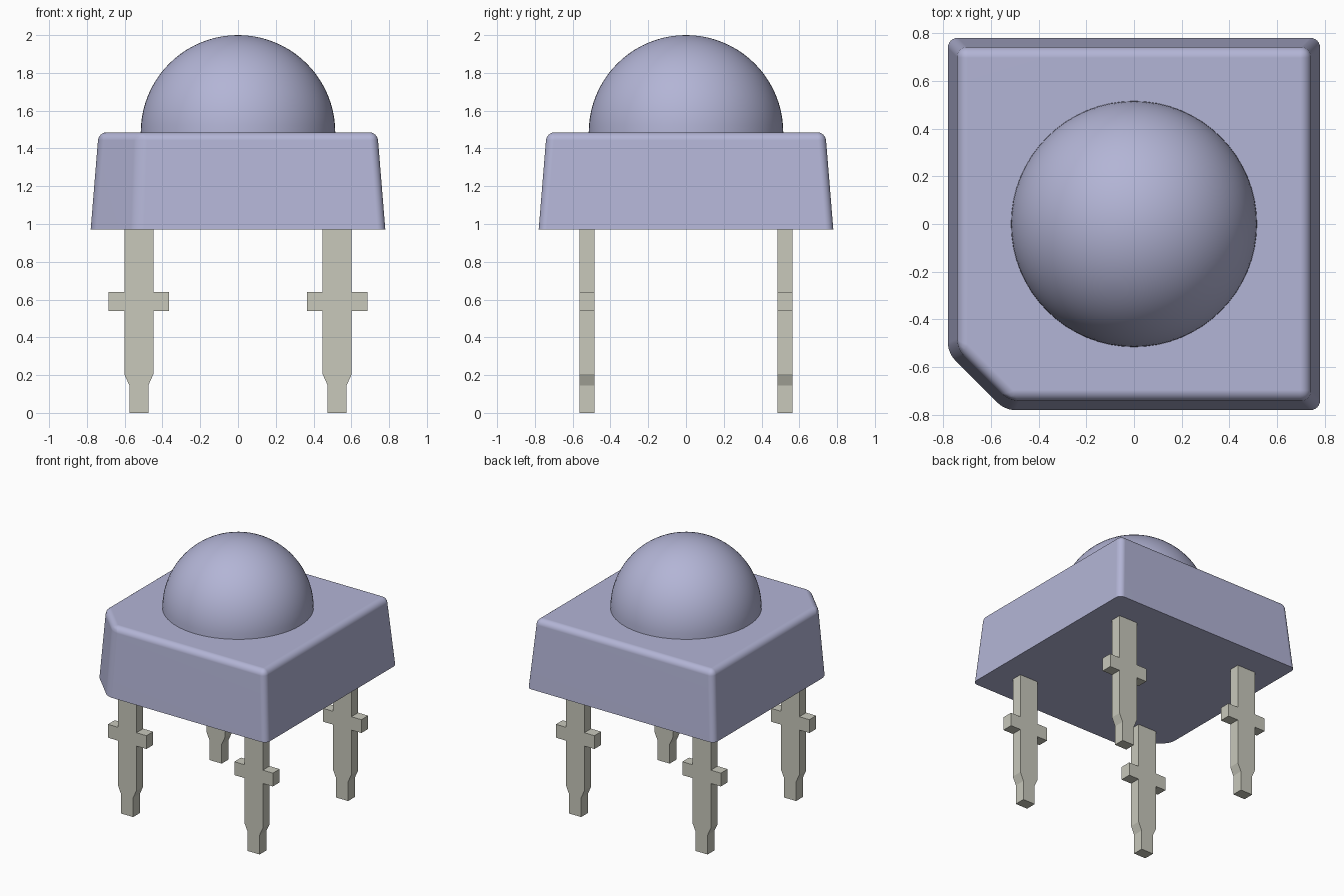
import bpy, bmesh, math
from mathutils import Vector, Matrix

cube = bpy.data.objects.get("Cube")
if cube:
    bpy.data.objects.remove(cube, do_unlink=True)


def material(name, colour):
    mat = bpy.data.materials.new(name)
    mat.use_nodes = True
    mat.diffuse_color = (*colour, 1)
    mat.node_tree.nodes["Principled BSDF"].inputs["Base Color"].default_value = (*colour, 1)
    return mat


def add_object(name, bm, mat, smooth=False):
    bmesh.ops.recalc_face_normals(bm, faces=bm.faces)
    mesh = bpy.data.meshes.new(name)
    bm.to_mesh(mesh)
    bm.free()
    mesh.materials.append(mat)
    obj = bpy.data.objects.new(name, mesh)
    bpy.context.collection.objects.link(obj)
    if smooth:
        bpy.ops.object.select_all(action='DESELECT')
        obj.select_set(True)
        bpy.context.view_layer.objects.active = obj
        bpy.ops.object.shade_smooth_by_angle(angle=math.radians(35))
    return obj


plastic = material("pale lavender plastic", (0.45, 0.46, 0.67))
metal = material("warm grey metal", (0.58, 0.58, 0.50))

BODY_BOTTOM, BODY_TOP = 0.97, 1.485


# Body: tapered block with one cut corner, rounded on all but the bottom edges
def outline(half, cut):
    return [(-half, -cut), (-cut, -half), (half, -half), (half, half), (-half, half)]


bm = bmesh.new()
low = [bm.verts.new((x, y, BODY_BOTTOM)) for x, y in outline(0.78, 0.54)]
high = [bm.verts.new((x, y, BODY_TOP)) for x, y in outline(0.738, 0.522)]
bm.faces.new(low)
bm.faces.new(high)
for i in range(len(low)):
    j = (i + 1) % len(low)
    bm.faces.new((low[i], low[j], high[j], high[i]))
bmesh.ops.recalc_face_normals(bm, faces=bm.faces)
rounded = [e for e in bm.edges if any(v in high for v in e.verts)]
bmesh.ops.bevel(bm, geom=rounded, offset=0.042, segments=6, profile=0.5,
                affect='EDGES', clamp_overlap=True)
body = add_object("body", bm, plastic, smooth=True)
weighted = body.modifiers.new("even_normals", 'WEIGHTED_NORMAL')
weighted.keep_sharp = True

# Dome: quarter arc spun around the vertical axis
RADIUS, RINGS = 0.515, 20
bm = bmesh.new()
arc = [bm.verts.new((RADIUS * math.cos(a), 0, BODY_TOP + RADIUS * math.sin(a)))
       for a in (math.pi / 2 * i / RINGS for i in range(RINGS + 1))]
edges = [bm.edges.new(pair) for pair in zip(arc, arc[1:])]
bmesh.ops.spin(bm, geom=arc + edges, cent=(0, 0, 0), axis=(0, 0, 1),
               angle=math.tau, steps=64, use_duplicate=False)
bmesh.ops.remove_doubles(bm, verts=bm.verts, dist=0.0005)
add_object("dome_lens", bm, plastic, smooth=True)

# Legs: flat stamped pins with a stop tab and a narrowed tip
half_profile = [(0.05, 0), (0.05, 0.145), (0.077, 0.205), (0.077, 0.54), (0.16, 0.54),
                (0.16, 0.64), (0.077, 0.64), (0.077, BODY_BOTTOM)]
profile = half_profile + [(-x, z) for x, z in reversed(half_profile)]
THICKNESS, SPACING = 0.08, 0.525


def add_leg(name, x, y):
    bm = bmesh.new()
    face = bm.faces.new([bm.verts.new((px, -THICKNESS / 2, z)) for px, z in profile])
    result = bmesh.ops.extrude_face_region(bm, geom=[face], use_keep_orig=True)
    moved = [v for v in result["geom"] if isinstance(v, bmesh.types.BMVert)]
    bmesh.ops.translate(bm, verts=moved, vec=(0, THICKNESS, 0))
    bmesh.ops.transform(bm, matrix=Matrix.Translation(Vector((x, y, 0))), verts=bm.verts)
    add_object(name, bm, metal)


for depth, sy in (("front", -1), ("back", 1)):
    for side, sx in (("right", -1), ("left", 1)):
        add_leg(f"{depth}_{side}_leg", sx * SPACING, sy * SPACING)
